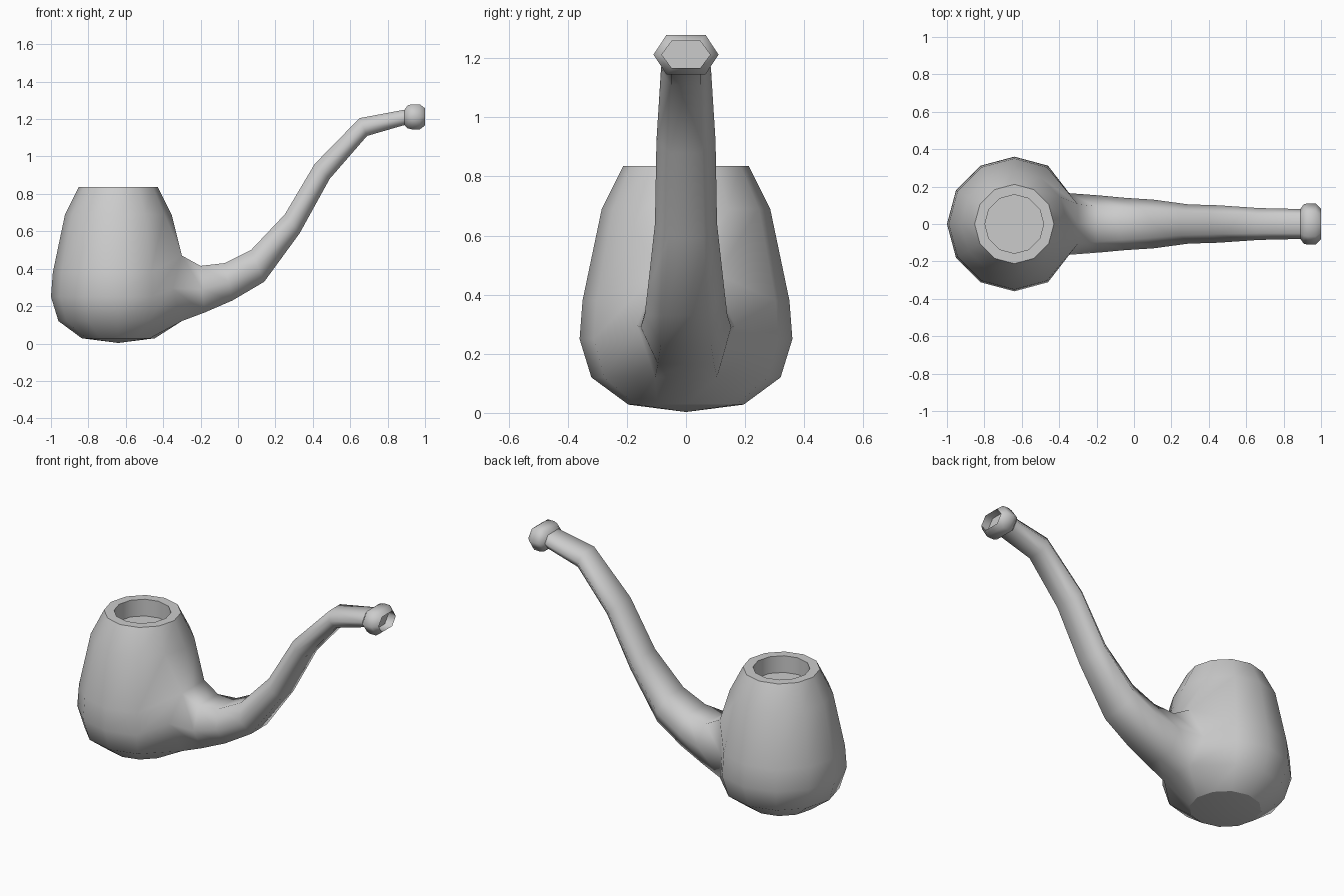
import bpy, bmesh, math
from mathutils import Vector

if "Cube" in bpy.data.objects:
    bpy.data.objects.remove(bpy.data.objects["Cube"])

bm = bmesh.new()
CX, N = -0.64, 12


def bridge(a, b):
    n = len(a)
    return [bm.faces.new((a[i], a[(i + 1) % n], b[(i + 1) % n], b[i])) for i in range(n)]


def mark_sharp(ring):
    for i, v in enumerate(ring):
        e = bm.edges.get((v, ring[(i + 1) % len(ring)]))
        if e:
            e.smooth = False


def section(top, bottom, w, f, dx=0.0):
    """Hexagonal stem section (flat top and bottom, with edge midpoints)."""
    xt, zt = top
    xb, zb = bottom
    xm, zm = (xt + xb) / 2 + dx, (zt + zb) / 2
    pts = [(xm, w, zm), (xt, f, zt), (xt, 0, zt), (xt, -f, zt),
           (xm, -w, zm), (xb, -f, zb), (xb, 0, zb), (xb, f, zb)]
    return [bm.verts.new(p) for p in pts]


# Bowl: twelve-sided lathe profile with a shallow recess in the top
profile = [(0.195, 0.028), (0.32, 0.12), (0.36, 0.25), (0.35, 0.38),
           (0.285, 0.69), (0.212, 0.836), (0.157, 0.836), (0.157, 0.735)]
bowl = [[bm.verts.new((CX + r * math.cos(math.tau * i / N),
                       r * math.sin(math.tau * i / N), z)) for i in range(N)]
        for r, z in profile]
bands = [bridge(a, b) for a, b in zip(bowl, bowl[1:])]
bm.faces.new(bowl[-1])
base = bm.verts.new((CX, 0, 0.003))
for i in range(N):
    bm.faces.new((base, bowl[0][(i + 1) % N], bowl[0][i]))

# Stem: hexagonal tube along an S curve
path = [((-0.30, 0.47), (-0.30, 0.12), 0.165, 0.105, -0.05),
        ((-0.20, 0.415), (-0.18, 0.165), 0.153, 0.095),
        ((-0.07, 0.43), (-0.03, 0.23), 0.14, 0.085),
        ((0.07, 0.50), (0.14, 0.33), 0.13, 0.075),
        ((0.25, 0.69), (0.33, 0.59), 0.105, 0.06),
        ((0.41, 0.96), (0.49, 0.88), 0.10, 0.055),
        ((0.65, 1.205), (0.69, 1.11), 0.085, 0.05),
        ((0.89, 1.25), (0.89, 1.168), 0.08, 0.05)]
stem = [section(*p) for p in path]

# Mouthpiece: rounded lip with a recessed end
for x, h, w, f in [(0.908, 0.062, 0.106, 0.062), (0.93, 0.067, 0.11, 0.066),
                   (0.972, 0.067, 0.11, 0.066), (1.0, 0.046, 0.082, 0.048),
                   (0.95, 0.046, 0.082, 0.048)]:
    stem.append(section((x, 1.212 + h), (x, 1.212 - h), w, f))
for a, b in zip(stem, stem[1:]):
    bridge(a, b)
bm.faces.new(stem[-1])

# Open the bowl wall and pull its edge onto the first stem section
bmesh.ops.delete(bm, geom=[bands[r][i] for r in (1, 2) for i in (0, N - 1)],
                 context='FACES')
first = stem[0]
for row, idx in ((1, (7, 6, 5)), (2, (0, None, 4)), (3, (1, 2, 3))):
    for col, k in zip((1, 0, -1), idx):
        if k is not None:
            bowl[row][col].co = first[k].co

# Crisp rims
for ring in (bowl[0], bowl[5], bowl[6], bowl[7], stem[7], stem[-2], stem[-1]):
    mark_sharp(ring)
for f in bm.faces:
    f.smooth = True
bmesh.ops.remove_doubles(bm, verts=bm.verts, dist=0.0005)
bmesh.ops.recalc_face_normals(bm, faces=bm.faces)

mesh = bpy.data.meshes.new("pipe")
bm.to_mesh(mesh)
bm.free()
bpy.context.collection.objects.link(bpy.data.objects.new("pipe", mesh))
